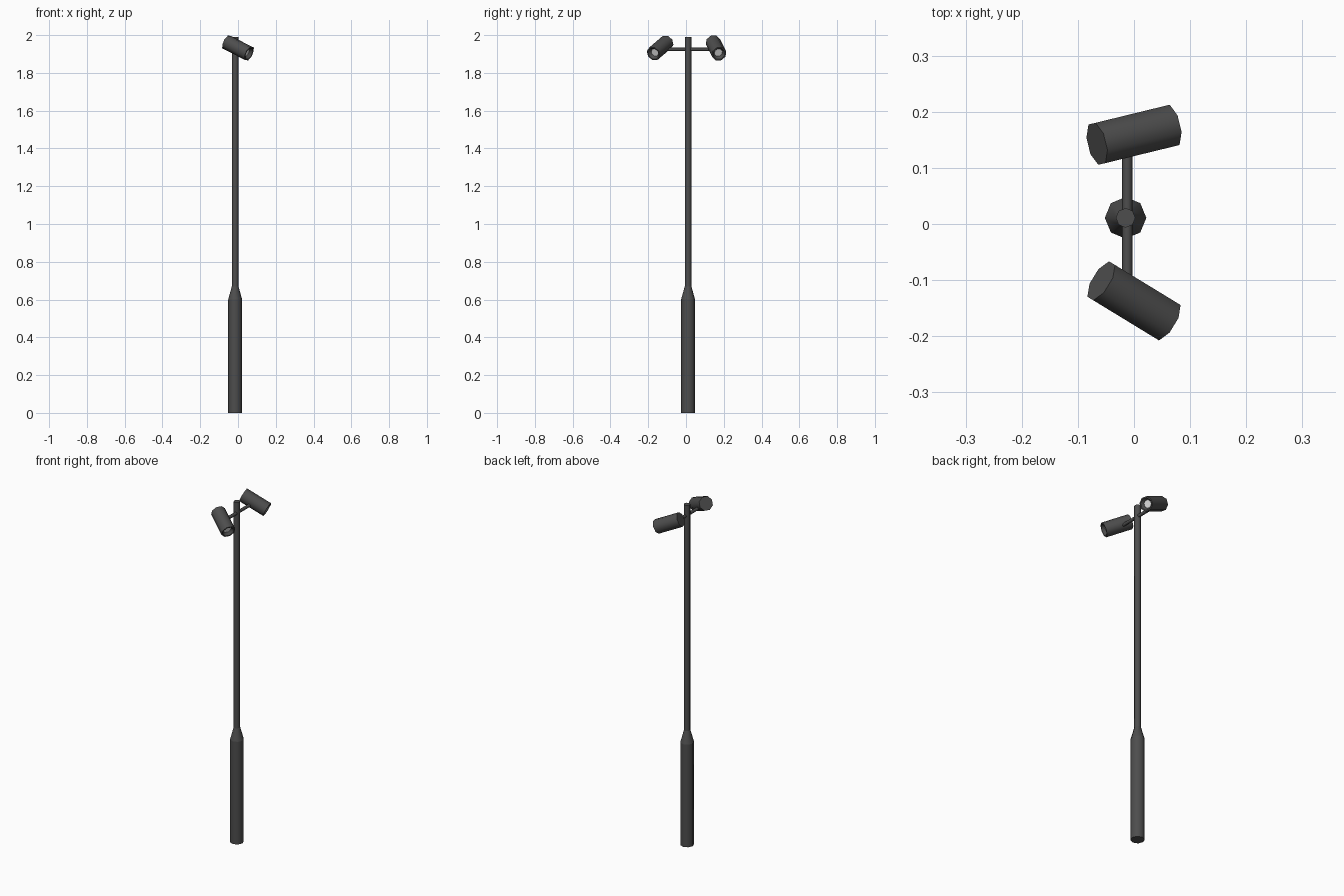
import bpy, bmesh, math
from mathutils import Matrix, Vector

if "Cube" in bpy.data.objects:
    bpy.data.objects.remove(bpy.data.objects["Cube"])


def material(name, rgb):
    m = bpy.data.materials.new(name)
    m.diffuse_color = (*rgb, 1)
    m.use_nodes = True
    m.node_tree.nodes["Principled BSDF"].inputs["Base Color"].default_value = m.diffuse_color
    return m


DARK = material("dark_grey_metal", (0.075, 0.075, 0.075))
LIGHT = material("pale_lens", (0.8, 0.8, 0.8))


def turned(name, profile, matrix, mat, sides=8, phase=0.0):
    """Smooth-sided turned solid; profile is (radius, height), ring edges stay sharp."""
    bm = bmesh.new()
    rings = []
    for r, z in profile:
        rings.append([bm.verts.new((r * math.cos(phase + 2 * math.pi * i / sides),
                                    r * math.sin(phase + 2 * math.pi * i / sides), z))
                      for i in range(sides)])
    for a, b in zip(rings, rings[1:]):
        for i in range(sides):
            j = (i + 1) % sides
            bm.faces.new((a[i], a[j], b[j], b[i])).smooth = True
    bm.faces.new(rings[0])
    bm.faces.new(rings[-1])
    for ring in rings:
        for i in range(sides):
            bm.edges.get((ring[i], ring[(i + 1) % sides])).smooth = False
    bmesh.ops.recalc_face_normals(bm, faces=bm.faces)
    me = bpy.data.meshes.new(name)
    bm.to_mesh(me)
    bm.free()
    me.materials.append(mat)
    ob = bpy.data.objects.new(name, me)
    ob.matrix_world = matrix
    bpy.context.collection.objects.link(ob)
    return ob


PX, PY = -0.015, 0.011

# Post: thick base, short taper, slim pole
turned("post", [(0.037, 0), (0.037, 0.6), (0.0175, 0.67), (0.0175, 1.99)],
       Matrix.Translation((PX, PY, 0)), DARK)

# Cross arm running between the two lamps
turned("cross_arm", [(0.009, -0.137), (0.009, 0.16)],
       Matrix.Translation((-0.012, 0, 1.925)) @ Matrix.Rotation(-math.pi / 2, 4, 'X'), DARK)

# Spotlights: (name, centre, heading, downward tilt)
LENGTH, RADIUS = 0.15, 0.040
for name, centre, heading, tilt in (
        ("rear", (0, 0.159, 1.932), 13.7, 25),
        ("front", (0, -0.137, 1.932), -31.4, 24)):
    h, t = math.radians(heading), math.radians(tilt)
    aim = Vector((math.cos(t) * math.cos(h), math.cos(t) * math.sin(h), -math.sin(t)))
    m = Matrix.Translation(centre) @ aim.to_track_quat('Z', 'Y').to_matrix().to_4x4()
    e = LENGTH / 2
    # Housing with a recessed reflector mouth
    turned(name + "_lamp_housing",
           [(RADIUS, -e), (RADIUS, e), (0.033, e), (0.022, e - 0.018)],
           m, DARK, phase=math.pi / 8)
    # Lens at the bottom of the recess
    turned(name + "_lamp_lens", [(0.022, e - 0.020), (0.022, e - 0.016)],
           m, LIGHT, phase=math.pi / 8)
